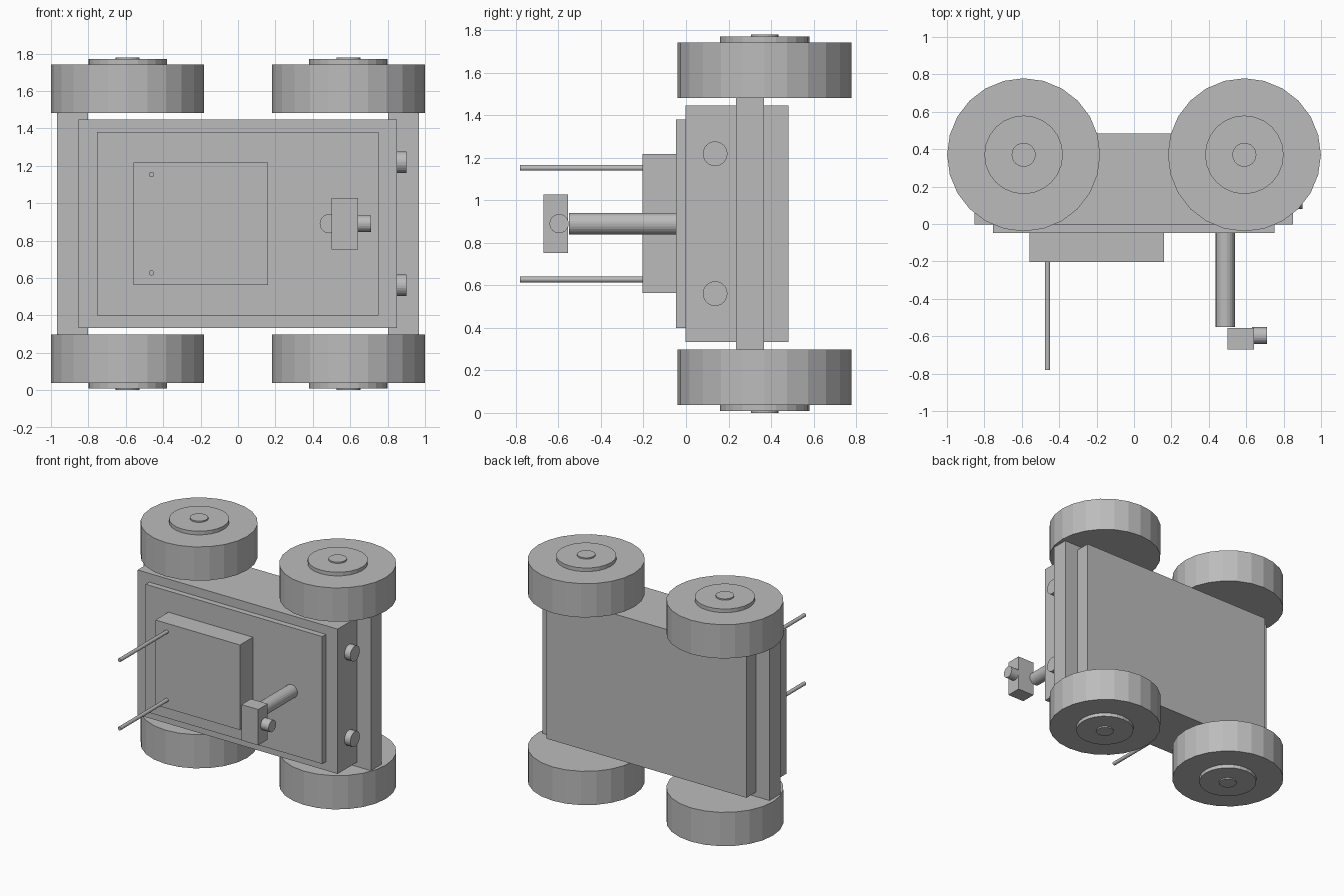
import bpy
import bmesh
from math import radians
from mathutils import Matrix

if "Cube" in bpy.data.objects:
    bpy.data.objects.remove(bpy.data.objects["Cube"], do_unlink=True)

MID = 0.89  # height of the vehicle's centre plane; it lies on its side

grey = bpy.data.materials.new("plain_grey")
grey.use_nodes = True
grey.diffuse_color = (0.5, 0.5, 0.5, 1)
grey.node_tree.nodes["Principled BSDF"].inputs["Base Color"].default_value = (0.5, 0.5, 0.5, 1)

TURN = {
    "x": Matrix.Rotation(radians(90), 4, "Y"),
    "y": Matrix.Rotation(radians(90), 4, "X"),
    "z": Matrix.Identity(4),
}


def finish(name, bm):
    mesh = bpy.data.meshes.new(name)
    bm.to_mesh(mesh)
    bm.free()
    mesh.materials.append(grey)
    obj = bpy.data.objects.new(name, mesh)
    bpy.context.collection.objects.link(obj)
    return obj


def box(name, xs, ys, zs):
    """Box spanning the given ranges."""
    bm = bmesh.new()
    size = [b - a for a, b in (xs, ys, zs)]
    centre = [(a + b) / 2 for a, b in (xs, ys, zs)]
    bmesh.ops.create_cube(bm, size=1, matrix=Matrix.Translation(centre) @ Matrix.Diagonal((*size, 1)))
    return finish(name, bm)


def add_cylinder(bm, axis, centre, radius, length, sides):
    bmesh.ops.create_cone(bm, cap_ends=True, segments=sides, radius1=radius, radius2=radius,
                          depth=length, matrix=Matrix.Translation(centre) @ TURN[axis])


def cylinder(name, axis, centre, radius, length, sides=24):
    bm = bmesh.new()
    add_cylinder(bm, axis, centre, radius, length, sides)
    return finish(name, bm)


# Hull and the stacked panels on its deck
box("hull", (-0.853, 0.85), (-0.003, 0.483), (MID - 0.557, MID + 0.557))
box("deck_plate", (-0.753, 0.75), (-0.047, 0), (MID - 0.49, MID + 0.49))
box("equipment_box", (-0.56, 0.16), (-0.204, -0.04), (MID - 0.327, MID + 0.327))

# Axle beams and wheels, each wheel with a stepped hub
for end, sx in (("rear", -1), ("front", 1)):
    box(end + "_axle_beam", sorted((sx * 0.803, sx * 0.967)), (0.235, 0.366), (MID - 0.6, MID + 0.6))
    for side, sz in (("lower", -1), ("upper", 1)):
        tag = f"{end}_{side}_"
        for part, radius, inner, outer in (("wheel", 0.409, 0.592, 0.852),
                                           ("hub", 0.21, 0.84, 0.88),
                                           ("hub_cap", 0.064, 0.87, 0.89)):
            centre = (sx * 0.59, 0.37, MID + sz * (inner + outer) / 2)
            cylinder(tag + part, "z", centre, radius, outer - inner)

# Pairs of antennas and headlamps
for side, sz in (("lower", -1), ("upper", 1)):
    cylinder(side + "_antenna", "y", (-0.463, -0.485, MID + sz * 0.263), 0.014, 0.59, 16)
    cylinder(side + "_headlamp", "x", (0.865, 0.137, MID + sz * 0.329), 0.058, 0.07)

# Mast with camera head and lens
cylinder("mast", "y", (0.488, -0.295, MID), 0.051, 0.51)
box("camera_head", (0.5, 0.642), (-0.671, -0.556), (MID - 0.138, MID + 0.138))
cylinder("camera_lens", "x", (0.67, -0.597, MID), 0.045, 0.08)
